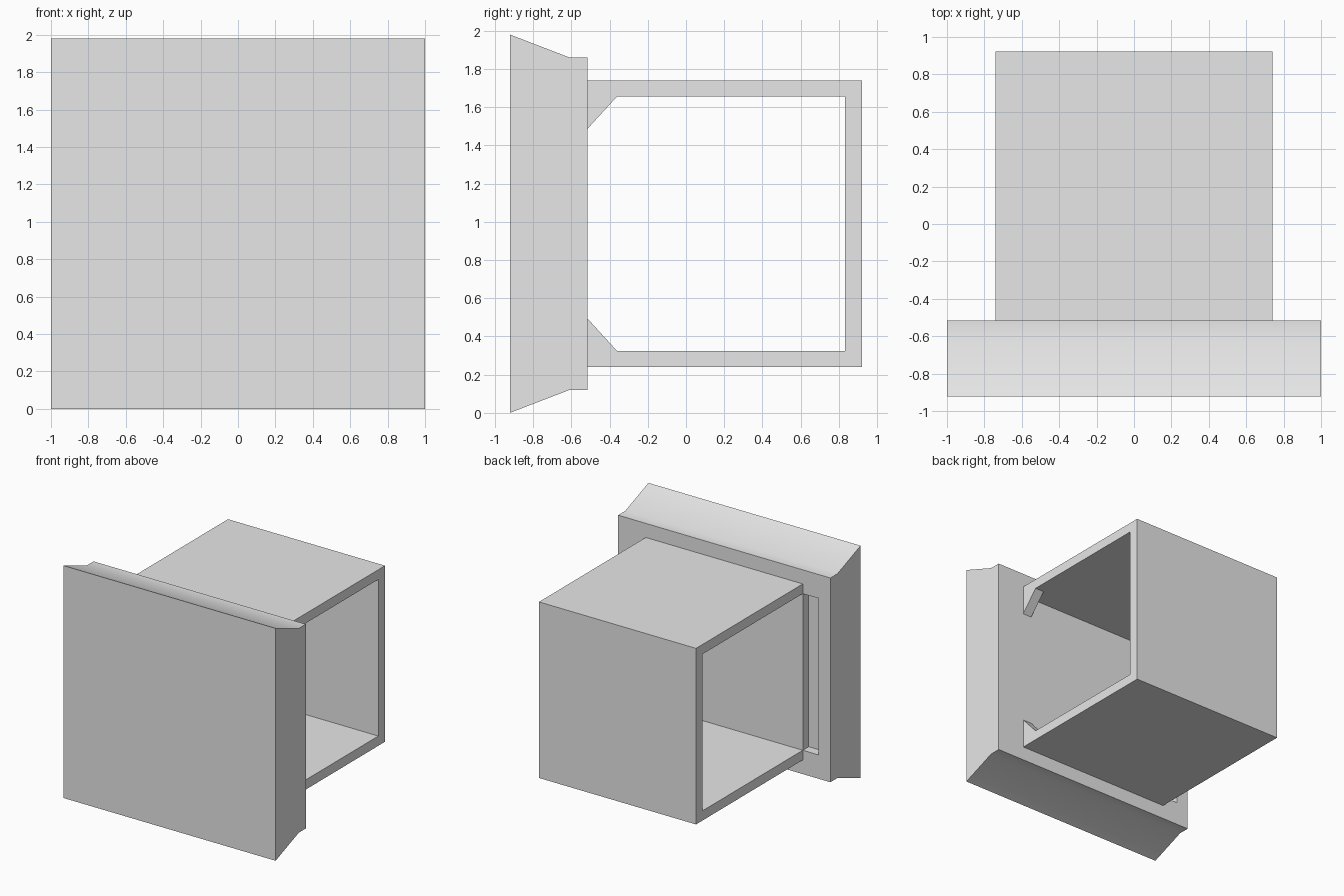
import bpy
import bmesh
import math

cube = bpy.data.objects.get("Cube")
if cube:
    bpy.data.objects.remove(cube, do_unlink=True)

grey = bpy.data.materials.new("plain grey")
grey.use_nodes = True
grey.diffuse_color = (0.8, 0.8, 0.8, 1)
grey.node_tree.nodes["Principled BSDF"].inputs["Base Color"].default_value = (0.8, 0.8, 0.8, 1)

MID = 0.99        # height of the symmetry plane
JOIN = -0.515     # back of the panel, where the sleeve begins
HALF = 0.74       # half width of the sleeve
OUTER, INNER = 0.75, 0.667   # half heights of the sleeve, outside and inside


def extrude_profile(name, profile, x0, x1):
    """Extrude a (y, height from the middle) outline along x."""
    bm = bmesh.new()
    face = bm.faces.new([bm.verts.new((x0, y, MID + h)) for y, h in profile])
    grown = bmesh.ops.extrude_face_region(bm, geom=[face])
    moved = [g for g in grown["geom"] if isinstance(g, bmesh.types.BMVert)]
    bmesh.ops.translate(bm, verts=moved, vec=(x1 - x0, 0, 0))
    bmesh.ops.recalc_face_normals(bm, faces=bm.faces)
    mesh = bpy.data.meshes.new(name)
    bm.to_mesh(mesh)
    bm.free()
    mesh.materials.append(grey)
    obj = bpy.data.objects.new(name, mesh)
    bpy.context.collection.objects.link(obj)
    return obj


def mirrored(half):
    """Complete an upper outline with its reflection below the middle."""
    return half + [(y, -h) for y, h in reversed(half)]


# Front panel with tapered top and bottom edges
panel = extrude_profile(
    "front_panel", mirrored([(-0.922, MID), (-0.61, 0.87), (JOIN, 0.87)]), -1, 1)

# Upright slot recessed in the back of the panel
cutter = extrude_profile(
    "slot_cutter", mirrored([(JOIN - 0.08, INNER), (JOIN + 0.1, INNER)]), -0.886, -HALF)
cutter.hide_render = True
cut = panel.modifiers.new("slot", 'BOOLEAN')
cut.operation = 'DIFFERENCE'
cut.solver = 'EXACT'
cut.object = cutter
bpy.ops.object.select_all(action='DESELECT')
bpy.context.view_layer.objects.active = panel
panel.select_set(True)
bpy.ops.object.modifier_apply(modifier=cut.name)
bpy.data.objects.remove(cutter, do_unlink=True)
bpy.ops.object.shade_smooth_by_angle(angle=math.radians(30))

# Sleeve open at both sides: roof, back wall and floor in one piece
inside = [(JOIN, INNER), (0.832, INNER)]
outside = [(JOIN, OUTER), (0.922, OUTER)]
extrude_profile("sleeve", mirrored(outside) + mirrored(inside)[::-1], -HALF, HALF)

# Corner gussets at one open side
for name, side in (("upper_gusset", 1), ("lower_gusset", -1)):
    corner = [(JOIN, INNER), (-0.36, INNER), (JOIN, 0.497)]
    extrude_profile(name, [(y, side * h) for y, h in corner], HALF - 0.085, HALF)
